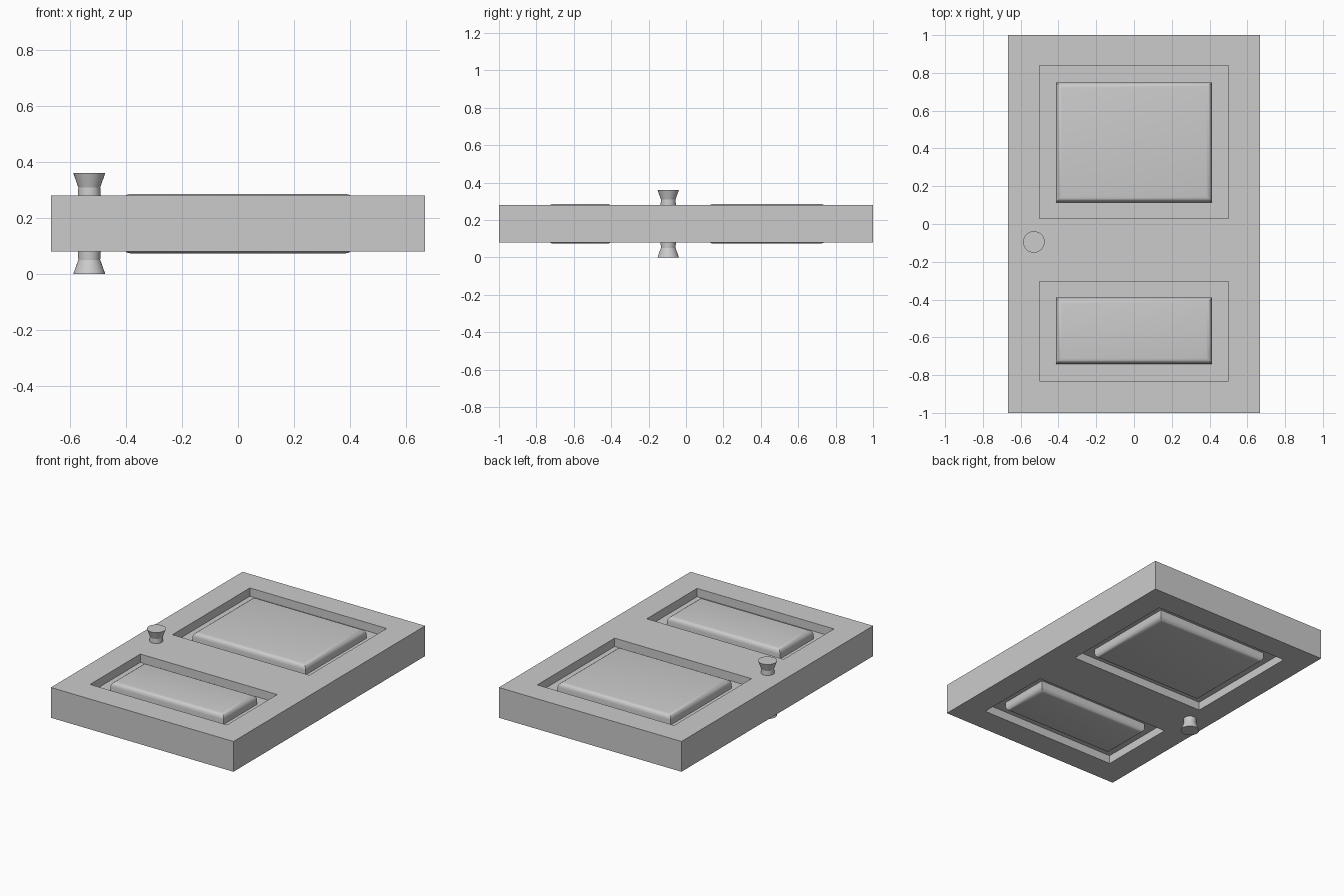
import bpy, bmesh, math
from mathutils import Vector, Matrix

if "Cube" in bpy.data.objects:
    bpy.data.objects.remove(bpy.data.objects["Cube"])

HALF_X, Z0, Z1 = 0.667, 0.08, 0.28
MID = (Z0 + Z1) / 2
RECESS_X, DEPTH = 0.5, 0.055
RECESSES = [(0.03, 0.838), (-0.83, -0.305)]
PANEL_X = 0.413
PANELS = [("upper_panel", 0.115, 0.75), ("lower_panel", -0.74, -0.39)]


def finish(bm, name, smooth=None):
    bmesh.ops.recalc_face_normals(bm, faces=bm.faces[:])
    me = bpy.data.meshes.new(name)
    bm.to_mesh(me)
    bm.free()
    ob = bpy.data.objects.new(name, me)
    bpy.context.collection.objects.link(ob)
    if smooth:
        bpy.ops.object.select_all(action='DESELECT')
        bpy.context.view_layer.objects.active = ob
        ob.select_set(True)
        bpy.ops.object.shade_smooth_by_angle(angle=math.radians(smooth))
    return ob


def box(x0, x1, y0, y1, z0, z1):
    bm = bmesh.new()
    m = Matrix.Translation(((x0 + x1) / 2, (y0 + y1) / 2, (z0 + z1) / 2))
    m = m @ Matrix.Diagonal((x1 - x0, y1 - y0, z1 - z0, 1))
    bmesh.ops.create_cube(bm, size=1, matrix=m)
    return bm


# Door slab, cut into a grid and recessed on both sides
bm = box(-HALF_X, HALF_X, -1, 1, Z0, Z1)
cuts = [(Vector((x, 0, 0)), Vector((1, 0, 0))) for x in (-RECESS_X, RECESS_X)]
cuts += [(Vector((0, y, 0)), Vector((0, 1, 0))) for r in RECESSES for y in r]
for co, no in cuts:
    bmesh.ops.bisect_plane(bm, geom=bm.verts[:] + bm.edges[:] + bm.faces[:],
                           plane_co=co, plane_no=no)
bm.normal_update()
for f in bm.faces[:]:
    c = f.calc_center_median()
    if abs(f.normal.z) > 0.9 and abs(c.x) < RECESS_X and any(a < c.y < b for a, b in RECESSES):
        depth = -f.normal.copy() * DEPTH
        new = bmesh.ops.extrude_discrete_faces(bm, faces=[f])["faces"][0]
        bmesh.ops.translate(bm, verts=new.verts[:], vec=depth)
finish(bm, "door_slab")

# Raised panels with rounded edges, one on each face of the door
for name, y0, y1 in PANELS:
    for side, tag in ((1, "top"), (-1, "bottom")):
        za, zb = sorted((MID + side * 0.03, MID + side * 0.106))
        bm = box(-PANEL_X, PANEL_X, y0, y1, za, zb)
        outer = zb if side > 0 else za
        edges = [e for e in bm.edges if all(abs(v.co.z - outer) < 1e-4 for v in e.verts)]
        bmesh.ops.bevel(bm, geom=edges, offset=0.03, segments=4, profile=0.5, affect='EDGES')
        finish(bm, f"{name}_{tag}", 40)

# Flared round knobs on each face
PROFILE = [(0.041, 0.09), (0.041, 0.10), (0.039, 0.129), (0.057, 0.18)]
N = 32
for side, tag in ((1, "top"), (-1, "bottom")):
    bm = bmesh.new()
    rings = [[bm.verts.new((-0.53 + r * math.cos(2 * math.pi * i / N),
                            -0.095 + r * math.sin(2 * math.pi * i / N),
                            MID + side * h)) for i in range(N)] for r, h in PROFILE]
    for a, b in zip(rings, rings[1:]):
        for i in range(N):
            bm.faces.new((a[i], a[(i + 1) % N], b[(i + 1) % N], b[i]))
    bm.faces.new(rings[0])
    bm.faces.new(rings[-1])
    finish(bm, f"door_knob_{tag}", 20)
